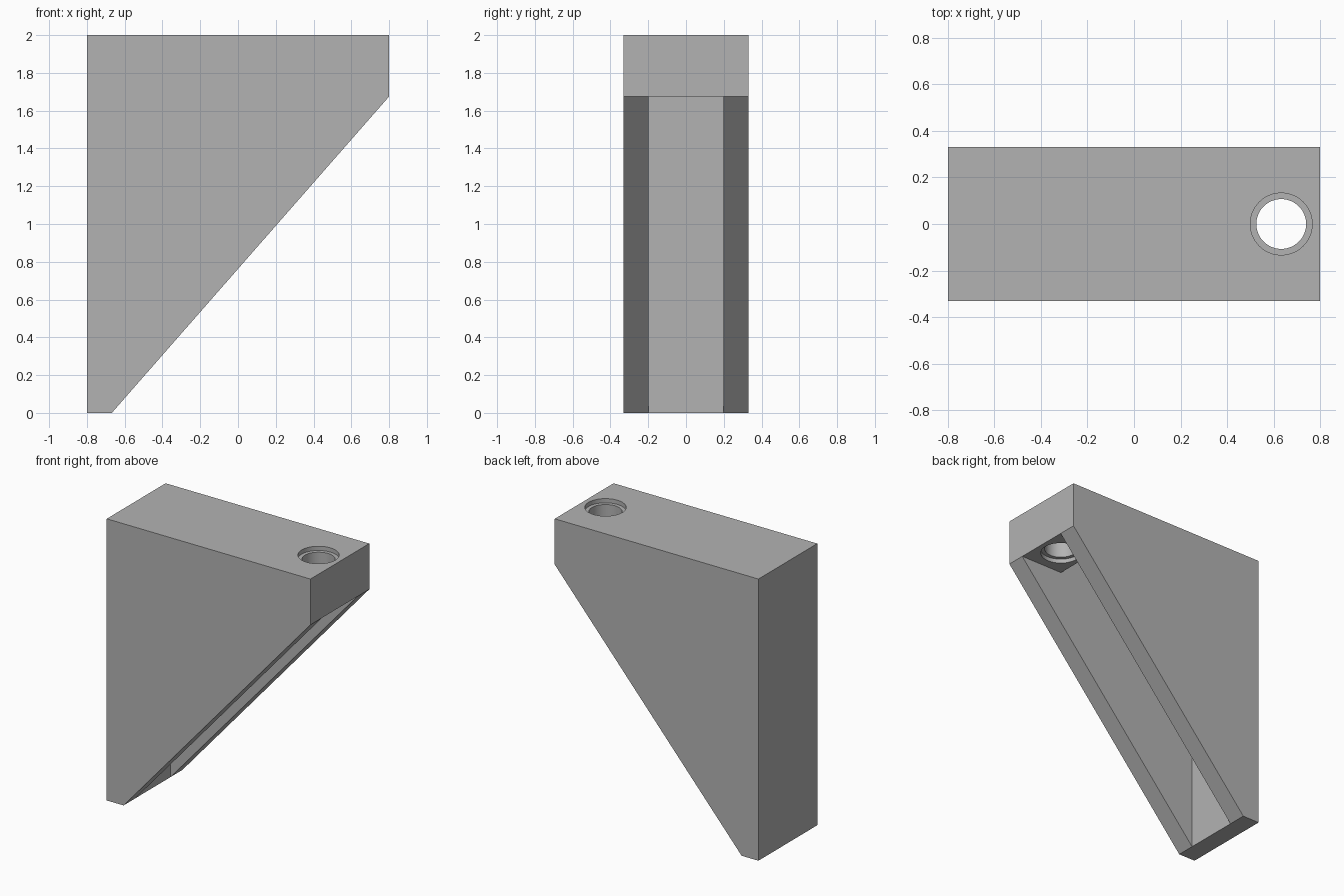
import bpy
import bmesh
from mathutils import Vector

if "Cube" in bpy.data.objects:
    bpy.data.objects.remove(bpy.data.objects["Cube"], do_unlink=True)

WIDTH = 0.66      # overall, along y
WALL = 0.132      # side, back and top thickness
BACK, FRONT, TOP = -0.8, 0.8, 2.0
NOSE = 1.675      # underside of the bolt block
BLOCK = 0.465     # rear face of the bolt block
BOLT_X = (BLOCK + FRONT) / 2

grey = bpy.data.materials.new("Plain grey")
grey.use_nodes = True
colour = (0.45, 0.45, 0.45, 1)
grey.diffuse_color = colour
grey.node_tree.nodes["Principled BSDF"].inputs["Base Color"].default_value = colour


def add_object(name, bm):
    bmesh.ops.recalc_face_normals(bm, faces=bm.faces)
    mesh = bpy.data.meshes.new(name)
    bm.to_mesh(mesh)
    bm.free()
    mesh.materials.append(grey)
    obj = bpy.data.objects.new(name, mesh)
    bpy.context.collection.objects.link(obj)
    return obj


def prism(name, profile, width):
    """Extrude an x-z profile along y, centred on y = 0."""
    bm = bmesh.new()
    face = bm.faces.new([bm.verts.new((x, -width / 2, z)) for x, z in profile])
    ext = bmesh.ops.extrude_face_region(bm, geom=[face])
    moved = [v for v in ext["geom"] if isinstance(v, bmesh.types.BMVert)]
    bmesh.ops.translate(bm, verts=moved, vec=Vector((0, width, 0)))
    return add_object(name, bm)


def spool(name, rings, segments=64):
    """Lathe (radius, z) rings about the bolt axis and cap both ends."""
    bm = bmesh.new()
    verts = [bm.verts.new((BOLT_X + r, 0, z)) for r, z in rings]
    edges = [bm.edges.new(pair) for pair in zip(verts, verts[1:])]
    bmesh.ops.spin(bm, geom=verts + edges, cent=(BOLT_X, 0, 0), axis=(0, 0, 1),
                   angle=6.283185307, steps=segments)
    bmesh.ops.remove_doubles(bm, verts=bm.verts, dist=0.0005)
    bmesh.ops.holes_fill(bm, edges=[e for e in bm.edges if e.is_boundary], sides=0)
    return add_object(name, bm)


def cut(target, cutter):
    mod = target.modifiers.new(cutter.name, "BOOLEAN")
    mod.operation, mod.solver, mod.object = "DIFFERENCE", "EXACT", cutter
    bpy.context.view_layer.objects.active = target
    bpy.ops.object.modifier_apply(modifier=mod.name)
    bpy.data.objects.remove(cutter, do_unlink=True)


# Wedge-shaped bracket body
inner = BACK + WALL
body = prism("bracket_body", [(BACK, 0), (inner, 0), (FRONT, NOSE), (FRONT, TOP), (BACK, TOP)], WIDTH)

# Hollow open along the slope, leaving a solid bolt block at the nose
pocket = prism("pocket_cutter", [(inner, -0.1), (1, -0.1), (1, NOSE), (BLOCK, NOSE),
                                 (BLOCK, TOP - WALL), (inner, TOP - WALL)], WIDTH - 2 * WALL)
cut(body, pocket)

# Bolt hole with a shallow counterbore at each end
bore, rim, depth = 0.107, 0.133, 0.03
hole = spool("bolt_hole_cutter", [(rim, NOSE - 0.1), (rim, NOSE + depth), (bore, NOSE + depth),
                                  (bore, TOP - depth), (rim, TOP - depth), (rim, TOP + 0.1)])
cut(body, hole)

# Smooth bore, crisp edges
bpy.ops.object.select_all(action="DESELECT")
body.select_set(True)
bpy.context.view_layer.objects.active = body
bpy.ops.object.shade_smooth_by_angle()
